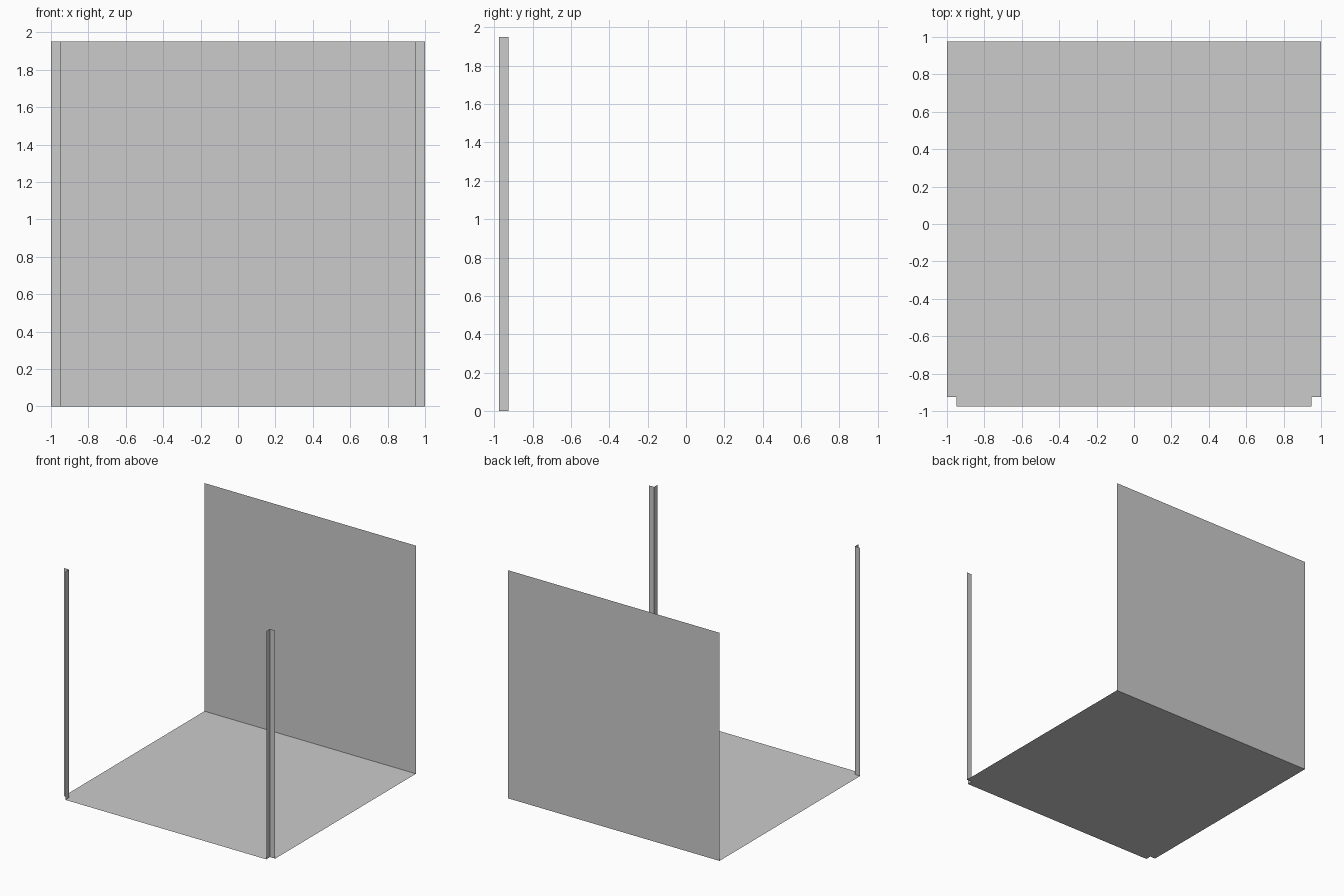
import bpy

if "Cube" in bpy.data.objects:
    bpy.data.objects.remove(bpy.data.objects["Cube"])

W, D, H = 1.0, 0.975, 1.95   # half width, half depth, height
N = 0.05                     # corner notch size


def sheet(name, verts, faces):
    mesh = bpy.data.meshes.new(name)
    mesh.from_pydata(verts, [], faces)
    mesh.update()
    obj = bpy.data.objects.new(name, mesh)
    bpy.context.collection.objects.link(obj)
    return obj


def raised(name, path):
    # vertical sheet standing on a plan-view path
    n = len(path)
    verts = [(x, y, z) for z in (0, H) for x, y in path]
    return sheet(name, verts, [(i, i + 1, n + i + 1, n + i) for i in range(n - 1)])


# Notch outline at the front right corner
notch = [(W - N, -D), (W - N, -D + N), (W, -D + N)]
notch_left = [(-x, y) for x, y in reversed(notch)]

# Floor with two notched front corners
outline = notch_left + notch + [(W, D), (-W, D)]
sheet("floor", [(x, y, 0) for x, y in outline], [tuple(range(len(outline)))])

# Back wall facing the room
raised("back_wall", [(-W, D), (W, D)])

# Folded corner strips lining the notches
raised("right_corner_strip", notch[::-1])
raised("left_corner_strip", notch_left[::-1])
